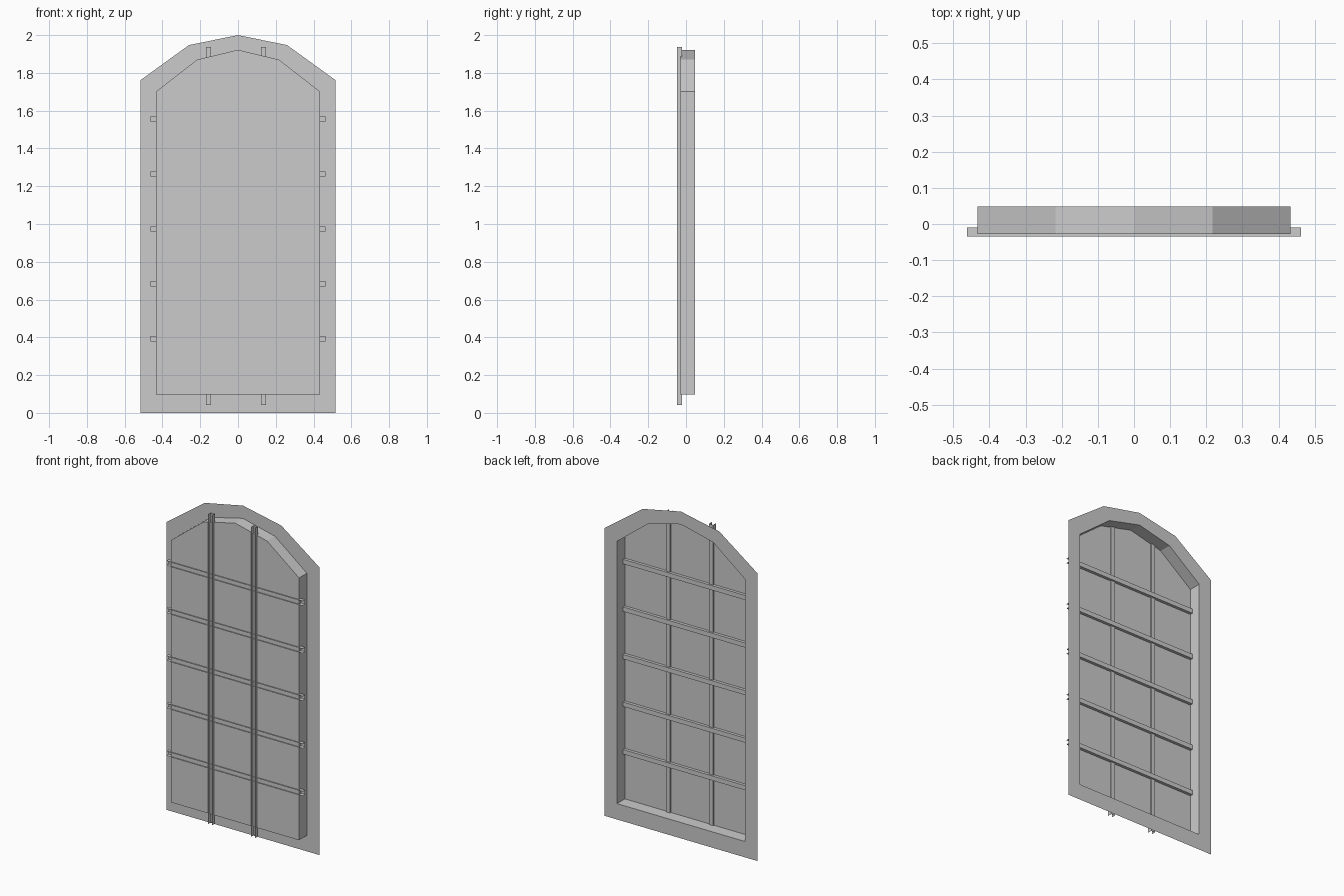
import bpy

if "Cube" in bpy.data.objects:
    bpy.data.objects.remove(bpy.data.objects["Cube"])

FRONT, BACK = -0.028, 0.048


def arch(half):
    # Mirror a half outline (bottom corner up to the apex) into a closed loop
    return half + [(-x, z) for x, z in reversed(half) if x > 0]


def make(name, verts, faces):
    mesh = bpy.data.meshes.new(name)
    mesh.from_pydata(verts, [], faces)
    mesh.update()
    obj = bpy.data.objects.new(name, mesh)
    bpy.context.collection.objects.link(obj)
    return obj


outer = arch([(0.517, 0.0), (0.517, 1.761), (0.26, 1.947), (0, 2.0)])
inner = arch([(0.433, 0.097), (0.433, 1.702), (0.217, 1.87), (0, 1.922)])
n = len(outer)


def ring(loop, y):
    return [(x, y, z) for x, z in loop]


def bridge(flip=False):
    quads = [(i, (i + 1) % n, (i + 1) % n + n, i + n) for i in range(n)]
    return [q[::-1] for q in quads] if flip else quads


# Flat flange at the back, raised walls and the glazed front panel
make("window_flange", ring(outer, BACK) + ring(inner, BACK), bridge(True))
make("window_walls", ring(inner, BACK) + ring(inner, FRONT), bridge(True))
make("window_pane", ring(inner, FRONT), [tuple(range(n))[::-1]])


# Glazing bars: thin channels open to the front, with open ends
def channel(name, centre, start, end, width, y_front, y_back, vertical):
    w = width / 2
    profile = [(-w, y_front), (-w, y_back), (w, y_back), (w, y_front)]
    verts = []
    for t in (start, end):
        for s, y in profile:
            verts.append((centre + s, y, t) if vertical else (t, y, centre + s))
    faces = [(i, i + 1, i + 5, i + 4) for i in range(3)]
    if not vertical:
        faces = [f[::-1] for f in faces]
    make(name, verts, faces)


for i in range(5):
    channel(f"horizontal_bar_{i + 1}", 0.392 + i * 0.291, -0.462, 0.462,
            0.028, -0.034, -0.010, False)

for i, x in enumerate((-0.156, 0.135)):
    channel(f"vertical_bar_{i + 1}", x, 0.042, 1.938,
            0.027, -0.047, -0.020, True)
